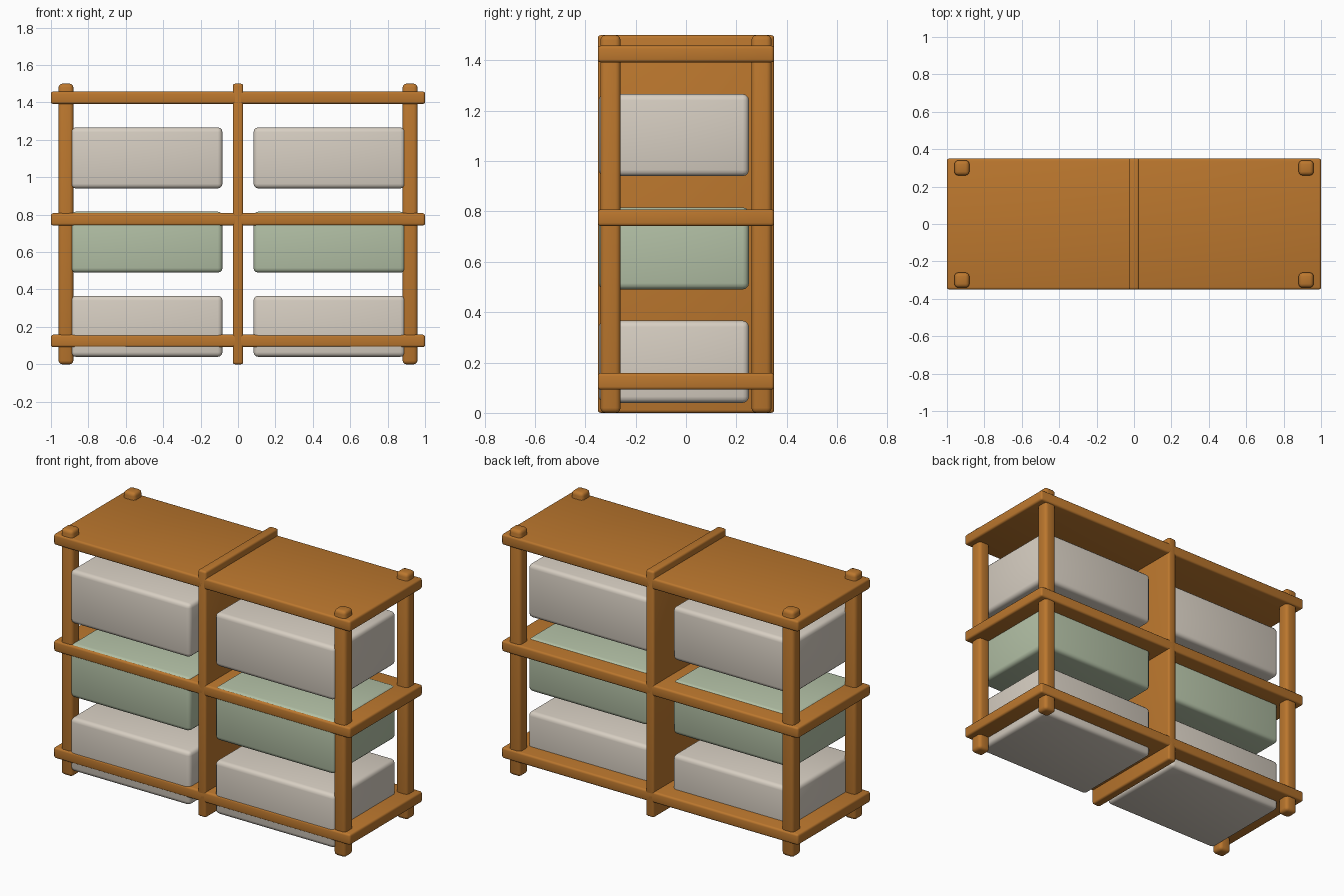
import bpy

if "Cube" in bpy.data.objects:
    bpy.data.objects.remove(bpy.data.objects["Cube"])


def material(name, rgb):
    m = bpy.data.materials.new(name)
    m.diffuse_color = (*rgb, 1)
    m.use_nodes = True
    m.node_tree.nodes["Principled BSDF"].inputs["Base Color"].default_value = m.diffuse_color
    return m


wood = material("warm wood", (0.50, 0.185, 0.027))
cream = material("cream fabric", (0.68, 0.62, 0.54))
sage = material("sage fabric", (0.45, 0.53, 0.38))


def rounded_box(name, centre, size, radius, mat, segments=3):
    bpy.ops.mesh.primitive_cube_add(size=1, location=centre)
    ob = bpy.context.object
    ob.name = name
    ob.scale = size
    bpy.ops.object.transform_apply(location=False, rotation=False, scale=True)
    bev = ob.modifiers.new("rounded edges", "BEVEL")
    bev.width = radius
    bev.segments = segments
    bev.limit_method = 'NONE'
    bpy.ops.object.modifier_apply(modifier=bev.name)
    ob.data.materials.append(mat)
    bpy.ops.object.shade_smooth_by_angle(angle=0.7)
    return ob


# Corner posts
for sx, side in ((-1, "left"), (1, "right")):
    for sy, end in ((-1, "front"), (1, "back")):
        rounded_box(f"{end}_{side}_post", (0.92 * sx, 0.30 * sy, 0.75),
                    (0.08, 0.08, 1.5), 0.02, wood)

# Upright panel between the two columns
rounded_box("centre_divider", (0, 0, 0.75), (0.056, 0.70, 1.5), 0.012, wood)

# Shelf boards
for name, z in (("bottom", 0.125), ("middle", 0.775), ("top", 1.425)):
    rounded_box(f"{name}_shelf", (0, 0, z), (2.0, 0.70, 0.066), 0.012, wood)

# Storage bins, set towards the front and overlapping the boards
for row, (z, mat) in enumerate(((0.203, cream), (0.653, sage), (1.103, cream))):
    for sx, side in ((-1, "left"), (1, "right")):
        rounded_box(f"{side}_bin_{row + 1}", (0.488 * sx, -0.048, z),
                    (0.81, 0.596, 0.326), 0.025, mat)
